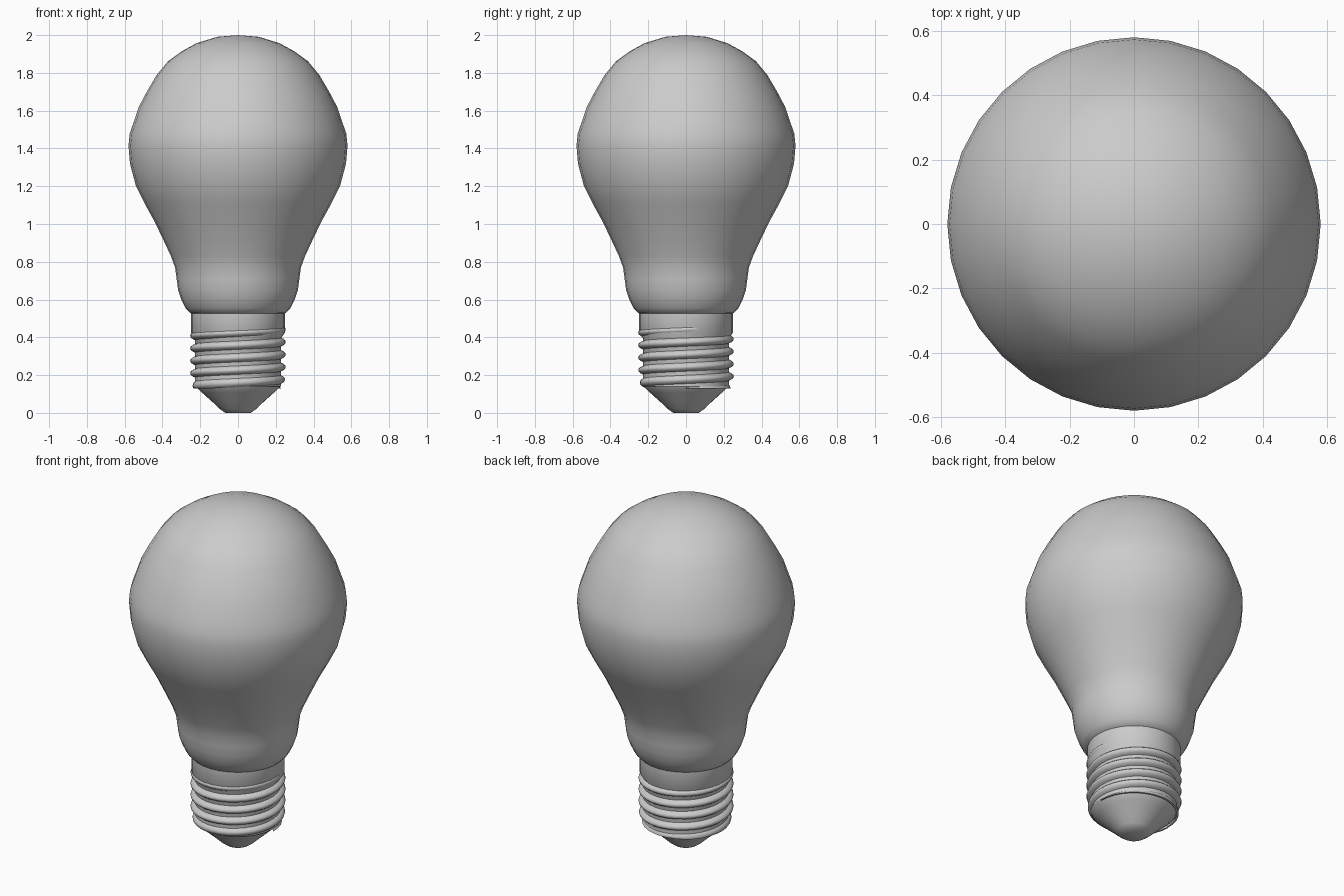
import bpy, bmesh, math

if "Cube" in bpy.data.objects:
    bpy.data.objects.remove(bpy.data.objects["Cube"])

SEG = 32


def finish(name, bm, angle=40):
    bmesh.ops.remove_doubles(bm, verts=bm.verts, dist=0.0002)
    bmesh.ops.recalc_face_normals(bm, faces=bm.faces)
    me = bpy.data.meshes.new(name)
    bm.to_mesh(me)
    bm.free()
    ob = bpy.data.objects.new(name, me)
    bpy.context.collection.objects.link(ob)
    bpy.ops.object.select_all(action='DESELECT')
    ob.select_set(True)
    bpy.context.view_layer.objects.active = ob
    bpy.ops.object.shade_smooth_by_angle(angle=math.radians(angle))
    return ob


def skin(bm, rows):
    for a, b in zip(rows, rows[1:]):
        for i in range(len(a) - 1):
            bm.faces.new((a[i], a[i + 1], b[i + 1], b[i]))


def lathe(name, profile, angle=40):
    bm = bmesh.new()
    rows = []
    for k in range(SEG + 1):
        t = 2 * math.pi * k / SEG
        rows.append([bm.verts.new((r * math.cos(t), r * math.sin(t), z))
                     for r, z in profile])
    skin(bm, rows)
    # merge poles and seam, dropping collapsed faces
    return finish(name, bm, angle)


# Glass envelope
lathe("glass_bulb", [
    (0.0, 2.0), (0.11, 1.991), (0.22, 1.957), (0.30, 1.913), (0.37, 1.862),
    (0.43, 1.79), (0.483, 1.70), (0.525, 1.62), (0.552, 1.54), (0.573, 1.48),
    (0.58, 1.415), (0.572, 1.32), (0.54, 1.20), (0.495, 1.11), (0.44, 1.01),
    (0.39, 0.905), (0.355, 0.83), (0.333, 0.77), (0.325, 0.71), (0.317, 0.65),
    (0.300, 0.60), (0.278, 0.555), (0.255, 0.53), (0.235, 0.522)], 60)

# Metal sleeve under the glass, and the core behind the thread
lathe("screw_sleeve", [(0.248, 0.535), (0.248, 0.425), (0.228, 0.395),
                       (0.228, 0.14)])

# Contact tip
lathe("contact_tip", [(0.228, 0.15), (0.222, 0.138), (0.19, 0.107),
                      (0.13, 0.053), (0.095, 0.02), (0.068, 0.0), (0.0, 0.0)])

# Right-handed screw thread, fading out at both ends
PITCH, TURNS, Z0 = 0.066, 5.25, 0.111
RIDGE = [(-0.024, 0.0), (-0.018, 0.014), (-0.009, 0.025), (0.0, 0.028),
         (0.009, 0.025), (0.018, 0.014), (0.024, 0.0)]
bm = bmesh.new()
rows = []
for k in range(int(SEG * TURNS) + 1):
    turn = k / SEG
    t = 2 * math.pi * turn
    fade = min(1.0, 0.25 + turn * 0.6, (TURNS - turn) * 4)
    row = []
    for dz, h in RIDGE:
        r = 0.225 + h * fade
        z = max(Z0 + PITCH * turn + dz, 0.128)
        row.append(bm.verts.new((r * math.cos(t), r * math.sin(t), z)))
    rows.append(row)
skin(bm, rows)
finish("screw_thread", bm, 60)
